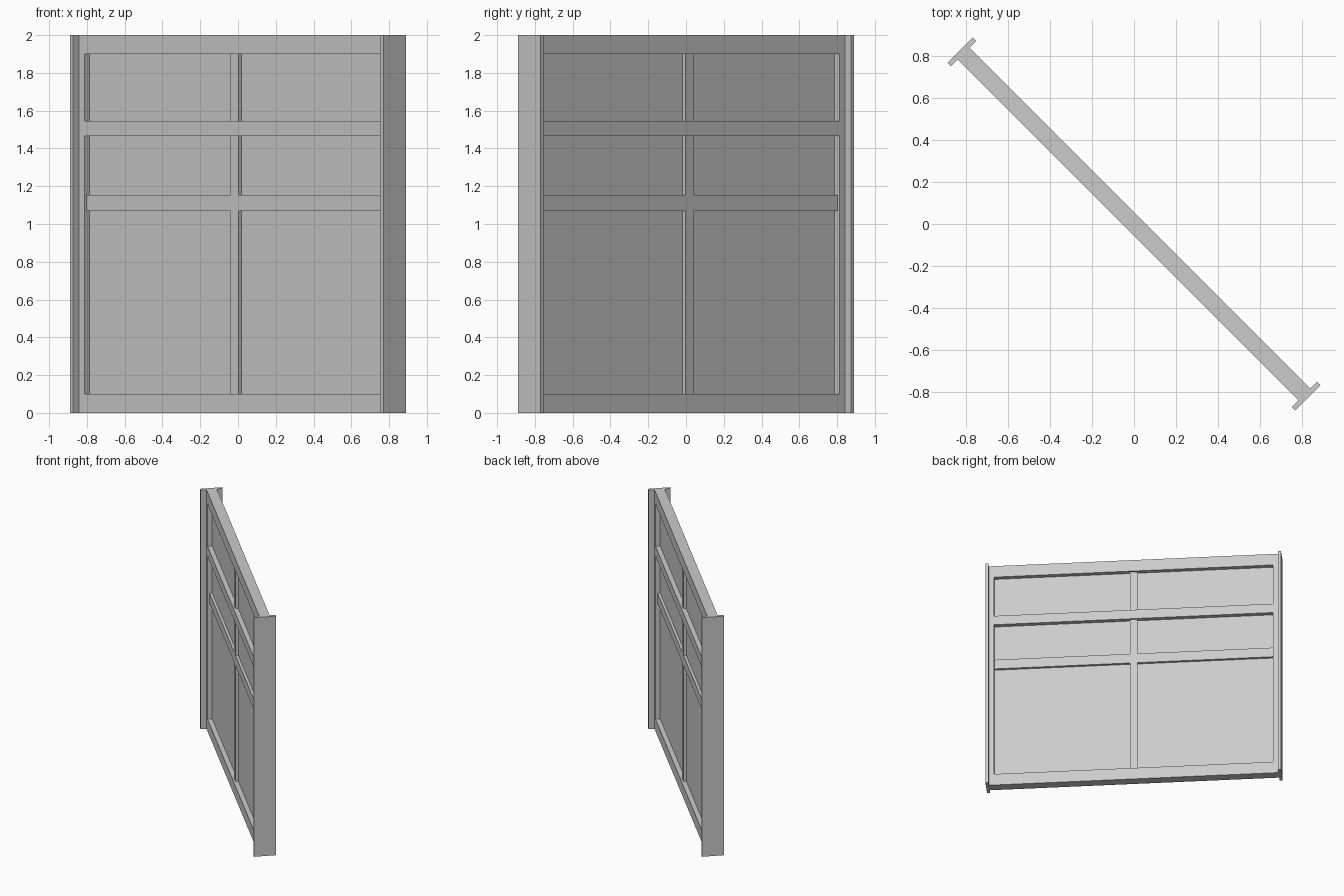
import bpy
import bmesh
from math import radians
from mathutils import Matrix

cube = bpy.data.objects.get("Cube")
if cube:
    bpy.data.objects.remove(cube, do_unlink=True)

# Single plain grey
grey = bpy.data.materials.new("light_grey")
grey.use_nodes = True
colour = (0.6, 0.6, 0.6, 1)
grey.diffuse_color = colour
grey.node_tree.nodes["Principled BSDF"].inputs["Base Color"].default_value = colour

TURN = Matrix.Rotation(radians(-45), 4, "Z")  # the wall runs diagonally

END = 1.174     # outer face of the end plates
BODY = 1.15     # inner face of the end plates
OPEN = 1.108    # inner edge of the stiles
DEEP = 0.04     # half depth of the outer frame
SLIM = 0.0245   # half depth of the recessed bars


def box(name, x0, x1, half_depth, z0, z1):
    """Box along the wall, centred on its thickness."""
    bm = bmesh.new()
    bmesh.ops.create_cube(bm, size=1)
    size = Matrix.Diagonal((x1 - x0, 2 * half_depth, z1 - z0, 1))
    place = Matrix.Translation(((x0 + x1) / 2, 0, (z0 + z1) / 2))
    bmesh.ops.transform(bm, matrix=TURN @ place @ size, verts=bm.verts)
    mesh = bpy.data.meshes.new(name)
    bm.to_mesh(mesh)
    bm.free()
    mesh.materials.append(grey)
    obj = bpy.data.objects.new(name, mesh)
    bpy.context.collection.objects.link(obj)
    return obj


# End plates and stiles, one pair per side
for side, s in (("right", -1), ("left", 1)):
    box(side + "_end_plate", *sorted((s * BODY, s * END)), 0.085, 0, 2)
    box(side + "_stile", *sorted((s * OPEN, s * BODY)), DEEP, 0, 2)

# Full-depth rails
for name, z0, z1 in (("bottom_rail", 0, 0.1),
                     ("upper_rail", 1.465, 1.545),
                     ("top_rail", 1.9, 2)):
    box(name, -OPEN, OPEN, DEEP, z0, z1)

# Recessed middle rail and the mullion pieces between the rails
box("middle_rail", -OPEN, OPEN, SLIM, 1.07, 1.153)
for name, z0, z1 in (("lower_mullion", 0.1, 1.07),
                     ("middle_mullion", 1.153, 1.465),
                     ("upper_mullion", 1.545, 1.9)):
    box(name, -0.03, 0.03, SLIM, z0, z1)

# Thin infill sheet
box("infill_panel", -OPEN, OPEN, 0.003, 0.1, 1.9)
